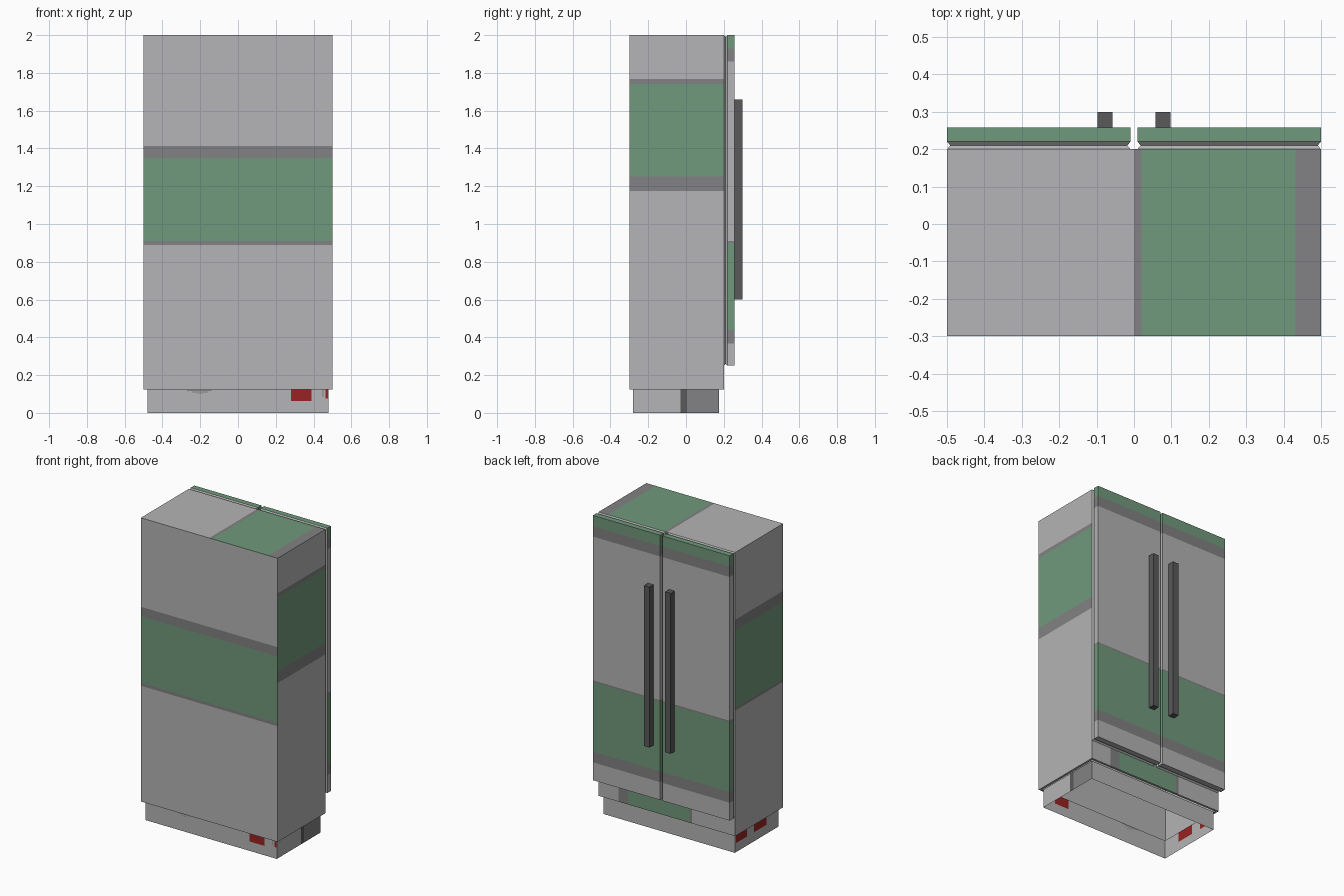
import bpy, bmesh
from mathutils import Vector

if "Cube" in bpy.data.objects:
    bpy.data.objects.remove(bpy.data.objects["Cube"])

# Palette (linear)
PALETTE = {
    "light_grey": (0.46, 0.455, 0.465),
    "green": (0.165, 0.32, 0.2),
    "mid_grey": (0.225, 0.222, 0.228),
    "dark_grey": (0.1, 0.1, 0.1),
    "red": (0.32, 0.016, 0.016),
}
MATS = []
for name, col in PALETTE.items():
    m = bpy.data.materials.new(name)
    m.diffuse_color = (*col, 1)
    m.use_nodes = True
    m.node_tree.nodes["Principled BSDF"].inputs["Base Color"].default_value = m.diffuse_color
    MATS.append(m)
LIGHT, GREEN, MID, DARK, RED = range(5)


def box(lo, hi):
    bm = bmesh.new()
    bmesh.ops.create_cube(bm, size=1)
    for v in bm.verts:
        v.co = Vector([lo[i] if v.co[i] < 0 else hi[i] for i in range(3)])
    return bm


def cut(bm, axis, values):
    n = Vector([float(i == axis) for i in range(3)])
    for c in values:
        bmesh.ops.bisect_plane(bm, geom=bm.verts[:] + bm.edges[:] + bm.faces[:],
                               plane_co=n * c, plane_no=n)


def facing(bm, axis, sign):
    return [f for f in bm.faces if f.normal[axis] * sign > 0.9]


def finish(bm, name, rule):
    bm.normal_update()
    for f in bm.faces:
        f.material_index = rule(f.calc_center_median(), f.normal)
    me = bpy.data.meshes.new(name)
    bm.to_mesh(me)
    bm.free()
    for m in MATS:
        me.materials.append(m)
    ob = bpy.data.objects.new(name, me)
    bpy.context.collection.objects.link(ob)
    return ob


def band(t, a, b, c, d):
    # green stripe b..c bordered by grey a..b and c..d
    if b < t < c:
        return GREEN
    return MID if a < t < d else LIGHT


# Cabinet body: open underneath apart from a narrow rim
FRONT = (0.89, 0.91, 1.35, 1.412)
RIGHT = (1.175, 1.252, 1.742, 1.768)
LEFT = (0.955, 0.972, 1.485, 1.555)
TOP = (0.0, 0.02, 0.432, 0.51)
BACK = (-0.185, -0.165, 0.283, 0.355)
bm = box((-0.5, -0.3, 0.125), (0.5, 0.2, 2))
bm.normal_update()
bottom = facing(bm, 2, -1)
bmesh.ops.inset_individual(bm, faces=bottom, thickness=0.02)
bmesh.ops.delete(bm, geom=bottom, context='FACES')
cut(bm, 2, FRONT + RIGHT + LEFT)
cut(bm, 0, TOP[:3] + BACK)


def body_rule(c, n):
    if n.z > 0.9:
        return band(c.x, *TOP)
    if n.y > 0.9:
        return band(c.x, *BACK)
    if n.y < -0.9:
        return band(c.z, *FRONT)
    if n.x > 0.9:
        return band(c.z, *RIGHT)
    if n.x < -0.9:
        return band(c.z, *LEFT)
    return LIGHT


finish(bm, "cabinet_body", body_rule)

# Plinth: thin skirt, open above and below, with small painted patches
PATCHES = [  # axis of face, side, start, end, z start, z end, colour
    (1, -1, 0.28, 0.39, 0.062, 0.125, RED),
    (1, -1, 0.462, 0.476, 0.075, 0.125, RED),
    (1, -1, 0.448, 0.452, 0.085, 0.125, MID),
    (1, -1, -0.27, -0.14, 0.117, 0.121, MID),
    (1, -1, -0.24, -0.16, 0.109, 0.112, MID),
    (1, -1, -0.215, -0.185, 0.1, 0.103, MID),
    (0, -1, -0.155, -0.025, 0.06, 0.125, RED),
    (0, -1, 0.05, 0.165, 0.06, 0.125, RED),
    (0, 1, -0.03, 0.005, 0, 0.125, DARK),
    (0, 1, 0.005, 0.175, 0, 0.125, MID),
]
bm = box((-0.48, -0.28, 0), (0.48, 0.175, 0.125))
bm.normal_update()
bmesh.ops.delete(bm, geom=facing(bm, 2, 1) + facing(bm, 2, -1), context='FACES')
for axis, side, a, b, z0, z1, col in PATCHES:
    cut(bm, 1 - axis, (a, b))
    cut(bm, 2, (z0, z1))


def plinth_rule(c, n):
    for axis, side, a, b, z0, z1, col in PATCHES:
        if n[axis] * side > 0.9 and a < c[1 - axis] < b and z0 < c.z < z1:
            return col
    return LIGHT


finish(bm, "plinth", plinth_rule)


# Doors with a pinched seal behind them, and bar handles
def door_rule(c, n):
    if c.y < 0.2199 or n.z < -0.9:
        return LIGHT
    if c.z > 1.86:
        return GREEN if c.z > 1.93 else MID
    return band(c.z, 0.368, 0.44, 0.9, 0.91)


for side, s in (("left", -1), ("right", 1)):
    x0, x1 = sorted((0.009 * s, 0.5 * s))
    bm = box((x0, 0.2, 0.25), (x1, 0.258, 2))
    bm.normal_update()
    bmesh.ops.delete(bm, geom=facing(bm, 1, -1), context='FACES')
    cut(bm, 1, (0.21, 0.22))
    for v in bm.verts:
        if abs(v.co.y - 0.21) < 0.001:
            v.co.x += 0.009 if v.co.x < (x0 + x1) / 2 else -0.009
            v.co.z += 0.009 if v.co.z < 1 else -0.009
    cut(bm, 2, (0.368, 0.44, 0.9, 0.91, 1.86, 1.93))
    finish(bm, side + "_door", door_rule)

    h0, h1 = sorted((0.057 * s, 0.098 * s))
    finish(box((h0, 0.258, 0.6), (h1, 0.3, 1.66)), side + "_handle", lambda c, n: DARK)
